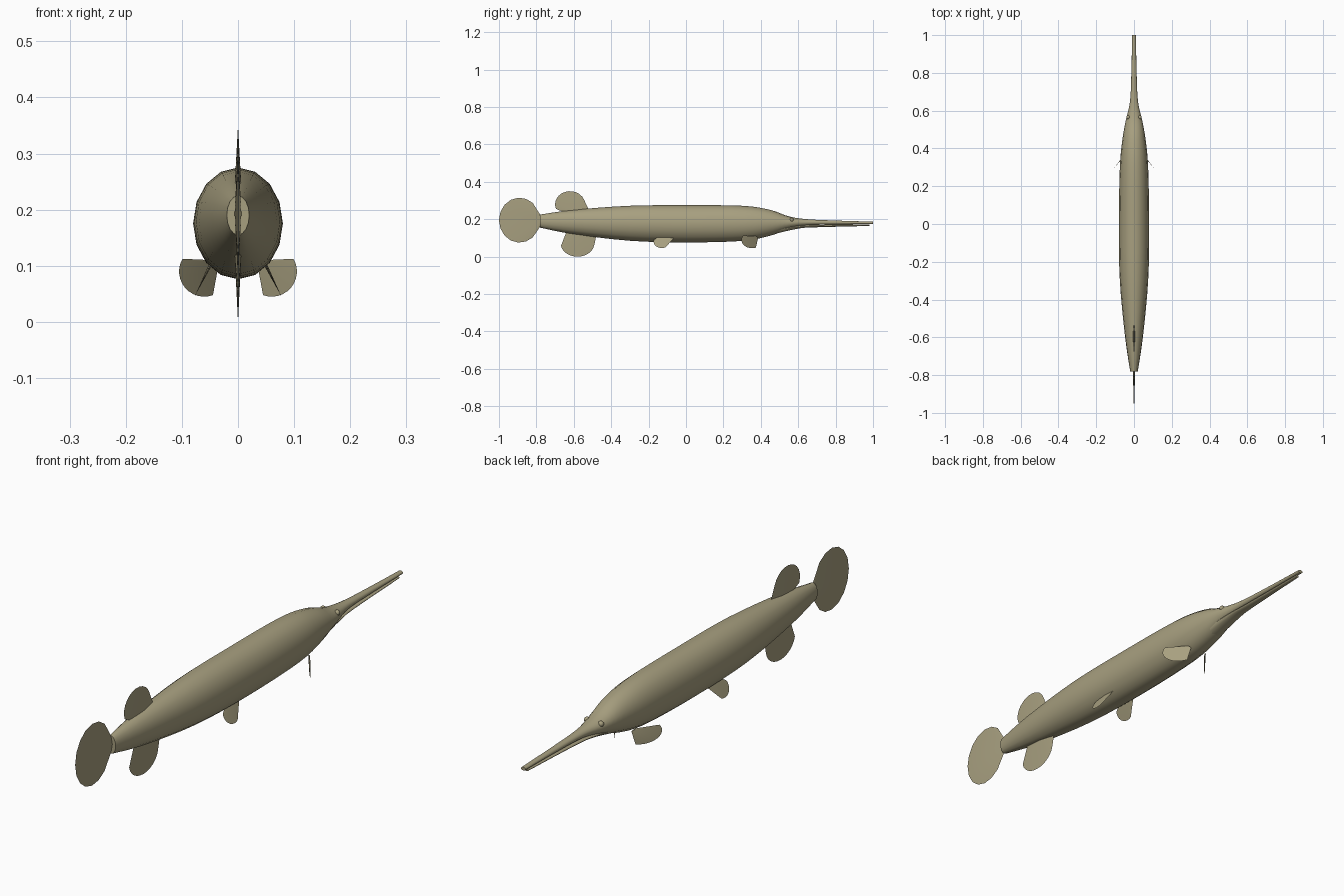
import bpy, bmesh, math
from mathutils import Vector

cube = bpy.data.objects.get("Cube")
if cube:
    bpy.data.objects.remove(cube)

olive = bpy.data.materials.new("olive tan")
olive.use_nodes = True
tint = (0.39, 0.35, 0.215, 1)
olive.diffuse_color = tint
olive.node_tree.nodes["Principled BSDF"].inputs["Base Color"].default_value = tint


def finish(name, bm):
    """Turn a bmesh into a smooth shaded, coloured object."""
    bmesh.ops.recalc_face_normals(bm, faces=bm.faces)
    mesh = bpy.data.meshes.new(name)
    bm.to_mesh(mesh)
    bm.free()
    mesh.materials.append(olive)
    part = bpy.data.objects.new(name, mesh)
    bpy.context.collection.objects.link(part)
    bpy.ops.object.select_all(action='DESELECT')
    part.select_set(True)
    bpy.context.view_layer.objects.active = part
    bpy.ops.object.shade_smooth_by_angle(angle=math.radians(40))


def refine(stations, steps=4):
    """Pass a smooth curve through the stations."""
    points = [Vector(station) for station in stations]
    padded = [points[0]] + points + [points[-1]]
    curve = []
    for before, start, end, after in zip(padded, padded[1:], padded[2:], padded[3:]):
        leave, arrive = (end - before) / 2, (after - start) / 2
        for step in range(steps):
            t = step / steps
            ease = t * t * (3 - 2 * t)
            curve.append(start.lerp(end, ease)
                         + leave * t * (1 - t) ** 2 - arrive * t * t * (1 - t))
    return curve + [points[-1]]


def loft(name, stations, sides=16):
    """Skin oval rings, each given as y, half width, top and bottom."""
    bm = bmesh.new()
    rings = []
    for y, half_width, top, bottom in refine(stations):
        middle, half_height = (top + bottom) / 2, (top - bottom) / 2
        angles = [math.tau * i / sides for i in range(sides)]
        rings.append([bm.verts.new((half_width * math.cos(angle), y,
                                    middle + half_height * math.sin(angle)))
                      for angle in angles])
    for near, far in zip(rings, rings[1:]):
        for i in range(sides):
            bm.faces.new((near[i - 1], near[i], far[i], far[i - 1]))
    bm.faces.new(rings[0])
    bm.faces.new(rings[-1])
    finish(name, bm)


def fin(name, place, front_root, centre, radii, sweep, back_root, thickness=0.006):
    """Thin fin: an oval arc between two root points, thickest at the root."""
    first, last = (math.radians(angle) for angle in sweep)
    count = 12
    outline = [front_root]
    for i in range(count + 1):
        angle = first + (last - first) * i / count
        outline.append((centre[0] + radii[0] * math.cos(angle),
                        centre[1] + radii[1] * math.sin(angle)))
    outline.append(back_root)

    bm = bmesh.new()
    edge = [bm.verts.new(place(*point)) for point in outline]
    root = (edge[0].co + edge[-1].co) / 2
    tip = edge[len(edge) // 2].co
    normal = (edge[0].co - root).cross(tip - root).normalized()
    hubs = [bm.verts.new(root + normal * offset) for offset in (thickness, -thickness)]
    for hub in hubs:
        for here, following in zip(edge, edge[1:]):
            bm.faces.new((hub, here, following))
    for end in (edge[0], edge[-1]):
        bm.faces.new((*hubs, end))
    finish(name, bm)


# Body and upper snout, from tail to tip
loft("body", [
    (-0.78, 0.02, 0.225, 0.155),
    (-0.6, 0.047, 0.25, 0.12),
    (-0.3, 0.075, 0.272, 0.085),
    (0, 0.08, 0.275, 0.076),
    (0.3, 0.075, 0.272, 0.084),
    (0.45, 0.061, 0.25, 0.112),
    (0.55, 0.043, 0.215, 0.147),
    (0.65, 0.021, 0.2, 0.167),
    (0.8, 0.014, 0.193, 0.172),
    (1, 0.01, 0.187, 0.174)])

# Lower jaw, a little shorter than the snout
loft("lower_jaw", [
    (0.46, 0.038, 0.165, 0.118),
    (0.6, 0.025, 0.168, 0.15),
    (0.7, 0.017, 0.17, 0.157),
    (0.98, 0.008, 0.173, 0.164)])


# Fins on the centre line
def upright(y, z):
    return Vector((0, y, z))


fin("tail_fin", upright, front_root=(-0.78, 0.225), centre=(-0.89, 0.195),
    radii=(0.11, 0.12), sweep=(50, 310), back_root=(-0.78, 0.16))
fin("dorsal_fin", upright, front_root=(-0.52, 0.25), centre=(-0.62, 0.28),
    radii=(0.08, 0.07), sweep=(20, 200), back_root=(-0.65, 0.235))
fin("anal_fin", upright, front_root=(-0.48, 0.11), centre=(-0.58, 0.07),
    radii=(0.09, 0.07), sweep=(-10, -170), back_root=(-0.64, 0.13))

# Eyes and paired fins, mirrored left and right
for label, side in (("left", 1), ("right", -1)):
    def swept_back(x, z):
        return Vector((side * x, 0.43 - 1.27 * x, z))

    def splayed(y, z):
        return Vector((side * (0.1 - z / 2), y, z))

    fin(label + "_pectoral_fin", swept_back, front_root=(0.045, 0.11),
        centre=(0.06, 0.09), radii=(0.045, 0.045), sweep=(30, -110),
        back_root=(0.035, 0.1), thickness=0.003)
    fin(label + "_pelvic_fin", splayed, front_root=(-0.06, 0.105),
        centre=(-0.13, 0.08), radii=(0.043, 0.034), sweep=(-60, -200),
        back_root=(-0.15, 0.105), thickness=0.003)

    eye = bmesh.new()
    bmesh.ops.create_uvsphere(eye, u_segments=12, v_segments=8, radius=0.011)
    bmesh.ops.translate(eye, verts=eye.verts, vec=(side * 0.03, 0.565, 0.197))
    finish(label + "_eye", eye)
